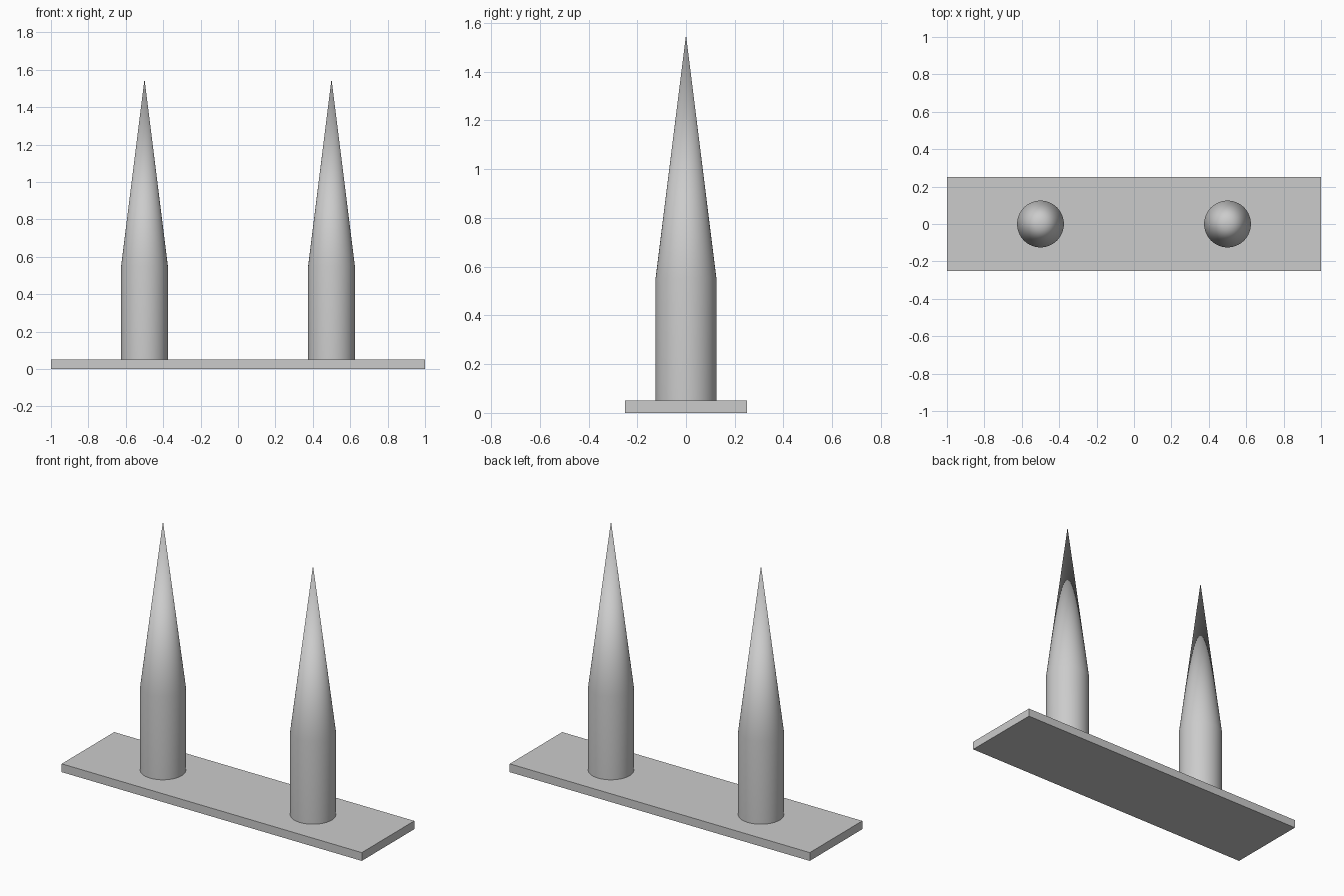
import bpy
import bmesh
import math

if "Cube" in bpy.data.objects:
    bpy.data.objects.remove(bpy.data.objects["Cube"])

grey = bpy.data.materials.new("light_grey")
grey.diffuse_color = (0.6, 0.6, 0.6, 1.0)
grey.use_nodes = True
grey.node_tree.nodes["Principled BSDF"].inputs["Base Color"].default_value = grey.diffuse_color

BASE_H, RADIUS, SHOULDER_Z, TIP_Z, SIDES = 0.05, 0.125, 0.55, 1.55, 64


def add_object(name, bm):
    mesh = bpy.data.meshes.new(name)
    bmesh.ops.recalc_face_normals(bm, faces=bm.faces)
    bm.to_mesh(mesh)
    bm.free()
    mesh.materials.append(grey)
    obj = bpy.data.objects.new(name, mesh)
    bpy.context.collection.objects.link(obj)
    return obj


# Flat rectangular base plate
bm = bmesh.new()
bmesh.ops.create_cube(bm, size=1.0)
bmesh.ops.scale(bm, vec=(2.0, 0.5, BASE_H), verts=bm.verts)
bmesh.ops.translate(bm, vec=(0, 0, BASE_H / 2), verts=bm.verts)
add_object("base_plate", bm)


# Round post with a long pointed top, lathed from a profile
def spike(name, x):
    profile = [(0, BASE_H), (RADIUS, BASE_H), (RADIUS, SHOULDER_Z), (0, TIP_Z)]
    bm = bmesh.new()
    verts = [bm.verts.new((r, 0, z)) for r, z in profile]
    edges = [bm.edges.new(pair) for pair in zip(verts, verts[1:])]
    bmesh.ops.spin(bm, geom=verts + edges, cent=(0, 0, 0), axis=(0, 0, 1),
                   angle=math.tau, steps=SIDES, use_merge=False)
    bmesh.ops.remove_doubles(bm, verts=bm.verts, dist=1e-5)
    obj = add_object(name, bm)
    obj.location.x = x
    bpy.ops.object.select_all(action='DESELECT')
    obj.select_set(True)
    bpy.context.view_layer.objects.active = obj
    bpy.ops.object.shade_smooth_by_angle(angle=math.radians(30))


spike("left_spike", -0.5)
spike("right_spike", 0.5)
